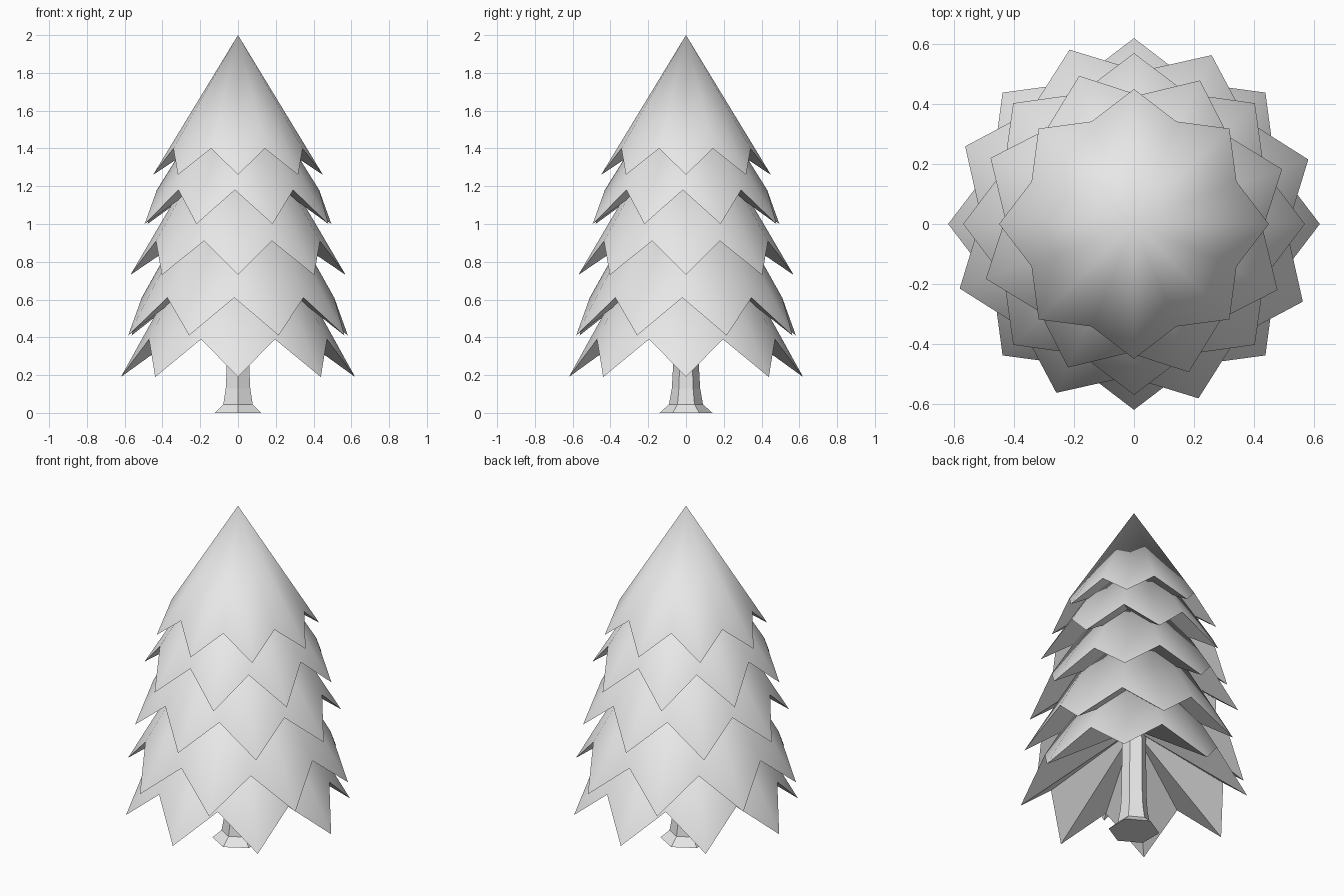
import bpy
import bmesh
from math import cos, sin, radians, pi

# Remove the default cube only
cube = bpy.data.objects.get("Cube")
if cube:
    bpy.data.objects.remove(cube, do_unlink=True)

# Single plain material
grey = bpy.data.materials.new("light_grey")
grey.use_nodes = True
colour = (0.8, 0.8, 0.8, 1.0)
grey.diffuse_color = colour
grey.node_tree.nodes["Principled BSDF"].inputs["Base Color"].default_value = colour


def finish(bm, name):
    """Turn a bmesh into a named object with the shared material."""
    bmesh.ops.recalc_face_normals(bm, faces=bm.faces)
    mesh = bpy.data.meshes.new(name)
    bm.to_mesh(mesh)
    bm.free()
    mesh.materials.append(grey)
    obj = bpy.data.objects.new(name, mesh)
    bpy.context.collection.objects.link(obj)
    return obj


def ring(bm, count, turn, radius_height):
    """Closed ring of vertices; radius and height come from a function of the index."""
    verts = []
    for i in range(count):
        r, z = radius_height(i)
        a = turn + 2 * pi * i / count
        verts.append(bm.verts.new((r * cos(a), r * sin(a), z)))
    return verts


def foliage_tier(name, apex, tip, notch, turn, points=8):
    """Cone with a zigzag hem, smooth outside and a pleated hollow underneath."""
    bm = bmesh.new()
    hem = ring(bm, points * 2, radians(turn), lambda i: notch if i % 2 else tip)
    top = bm.verts.new((0, 0, apex))
    hollow = bm.verts.new((0, 0, tip[1] + 0.4 * (apex - tip[1])))
    for a, b in zip(hem, hem[1:] + hem[:1]):
        bm.faces.new((a, b, top)).smooth = True
        bm.faces.new((b, a, hollow)).smooth = False
        bm.edges.get((a, b)).smooth = False
    return finish(bm, name)


# Foliage from bottom to top: apex height, tip (radius, height), notch, turn
tiers = [
    ("foliage_bottom", 1.31, (0.62, 0.19), (0.51, 0.39), 0),
    ("foliage_lower", 1.52, (0.62, 0.41), (0.51, 0.61), 20.3),
    ("foliage_middle", 1.70, (0.57, 0.73), (0.47, 0.91), 0),
    ("foliage_upper", 1.87, (0.527, 1.00), (0.43, 1.18), 20.3),
    ("foliage_top", 2.00, (0.45, 1.26), (0.37, 1.40), 0),
]
for tier in tiers:
    foliage_tier(*tier)

# Six-sided trunk with a flared foot
bm = bmesh.new()
profile = [(0.14, 0), (0.09, 0.045), (0.075, 0.13), (0.07, 0.22), (0.065, 0.62)]
rings = [ring(bm, 6, radians(90), lambda i, p=p: p) for p in profile]
for low, high in zip(rings, rings[1:]):
    for i in range(6):
        j = (i + 1) % 6
        bm.faces.new((low[i], low[j], high[j], high[i]))
bm.faces.new(rings[0][::-1])
bm.faces.new(rings[-1])
finish(bm, "trunk")
